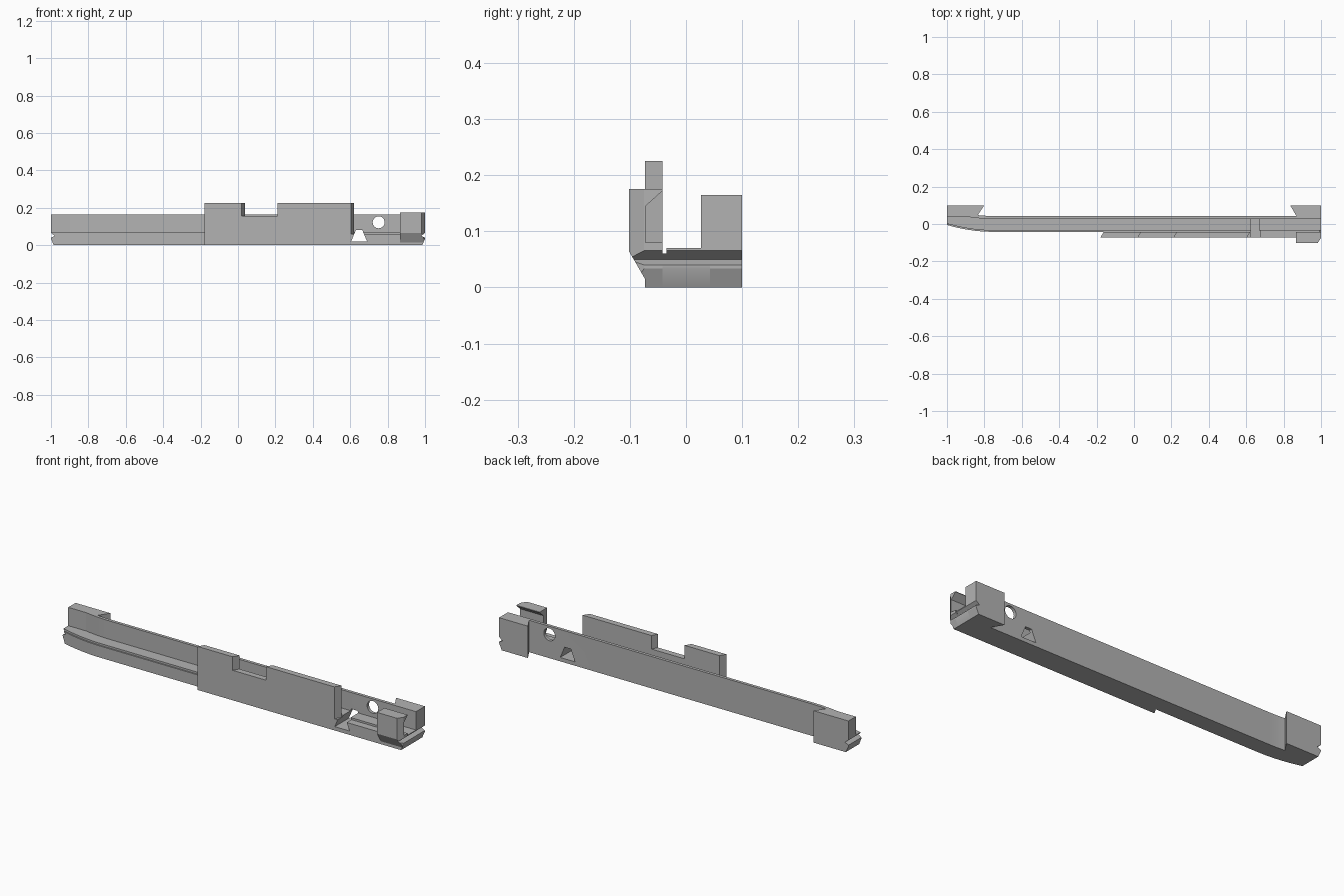
import bpy, bmesh, math

old = bpy.data.objects.get("Cube")
if old:
    bpy.data.objects.remove(old, do_unlink=True)

grey = bpy.data.materials.new("plain grey")
grey.use_nodes = True
colour = (0.45, 0.45, 0.45, 1)
grey.diffuse_color = colour
grey.node_tree.nodes["Principled BSDF"].inputs["Base Color"].default_value = colour


def loft(name, rings):
    """Closed solid through a row of matching rings."""
    bm = bmesh.new()
    rows = [[bm.verts.new(p) for p in ring] for ring in rings]
    n = len(rows[0])
    for a, b in zip(rows, rows[1:]):
        for i in range(n):
            j = (i + 1) % n
            bm.faces.new((a[i], a[j], b[j], b[i]))
    bm.faces.new(rows[0])
    bm.faces.new(rows[-1])
    bmesh.ops.recalc_face_normals(bm, faces=bm.faces)
    mesh = bpy.data.meshes.new(name)
    bm.to_mesh(mesh)
    bm.free()
    mesh.materials.append(grey)
    obj = bpy.data.objects.new(name, mesh)
    bpy.context.collection.objects.link(obj)
    return obj


def along_y(name, xz, y0=-0.2, y1=0.2):
    return loft(name, [[(x, y, z) for x, z in xz] for y in (y0, y1)])


def along_z(name, xy, z0, z1):
    return loft(name, [[(x, y, z) for x, y in xy] for z in (z0, z1)])


def cut(obj, cutters):
    for c in cutters:
        m = obj.modifiers.new("cut", 'BOOLEAN')
        m.operation = 'DIFFERENCE'
        m.solver = 'EXACT'
        m.object = c
    bpy.context.view_layer.update()
    graph = bpy.context.evaluated_depsgraph_get()
    mesh = bpy.data.meshes.new_from_object(obj.evaluated_get(graph))
    obj.modifiers.clear()
    obj.data = mesh


# Long channel: thin back wall and floor, bending backwards at the right end
section = [(-0.042, 0), (0.043, 0), (0.043, 0.165), (0.027, 0.165),
           (0.027, 0.07), (-0.035, 0.07), (-0.035, 0.06), (-0.042, 0.06)]
steps = 12
stations = [(-1 + 0.25 * i / steps, 0.037 * (1 - i / steps) ** 2) for i in range(steps + 1)]
stations.append((1, 0))
channel = loft("channel", [[(x, y + dy, z) for y, z in section] for x, dy in stations])

# Notched front plate with slanted ends and a low ledge running to the left end
outline = [(-0.18, 0), (1, 0), (1, 0.06), (0.603, 0.06), (0.603, 0.225), (0.21, 0.225),
           (0.21, 0.155), (0.02, 0.155), (0.02, 0.225), (-0.18, 0.225)]
front_plate = loft("front_plate", [[(min(x + s, 1), y, z) for x, z in outline]
                                   for y, s in ((-0.073, 0), (-0.042, 0.018))])

# Tapered blocks behind both ends
right_block = along_z("right_back_block",
                      [(-1, 0.1), (-0.8, 0.1), (-0.84, 0.04), (-1, 0.04)], 0, 0.165)
left_block = along_z("left_back_block",
                     [(1, 0.1), (0.835, 0.1), (0.87, 0.04), (1, 0.04)], 0, 0.165)

# Hooked block in front of the left end
hook = [(-0.102, 0.175), (-0.102, 0.065), (-0.073, 0.015), (-0.042, 0.015), (-0.042, 0.08),
        (-0.072, 0.08), (-0.072, 0.145), (-0.042, 0.172), (-0.042, 0.175)]
front_hook = loft("front_hook", [[(x, y, z) for y, z in hook] for x in (0.867, 1)])

# Cutters: end grooves, end chamfers, wedge slot, round hole, hook corner
ends = {}
for side, label in ((-1, "right"), (1, "left")):
    ends[side] = [
        along_y(label + "_groove_cutter",
                [(side * 1.01, 0.073), (side * 0.98, 0.05), (side * 1.01, 0.035)]),
        along_y(label + "_chamfer_cutter",
                [(side * 1.01, 0.055), (side * 0.98, -0.01), (side * 1.01, -0.01)])]
slot = along_y("slot_cutter", [(0.605, 0.02), (0.69, 0.02), (0.665, 0.08), (0.63, 0.08)])
hole = along_y("hole_cutter", [(0.752 + 0.032 * math.cos(a * math.pi / 16),
                                0.122 + 0.032 * math.sin(a * math.pi / 16)) for a in range(32)])
corner = along_z("corner_cutter", [(1.01, -0.06), (0.975, -0.112), (1.01, -0.112)], -0.1, 0.3)

cut(channel, ends[-1] + ends[1] + [slot, hole])
cut(front_plate, ends[1] + [slot])
cut(right_block, ends[-1])
cut(left_block, ends[1])
cut(front_hook, ends[1] + [corner])
for c in ends[-1] + ends[1] + [slot, hole, corner]:
    bpy.data.objects.remove(c, do_unlink=True)

# Smooth the bend and the hole, keep edges sharp
bpy.ops.object.select_all(action='DESELECT')
channel.select_set(True)
bpy.context.view_layer.objects.active = channel
bpy.ops.object.shade_smooth_by_angle(angle=math.radians(25))
